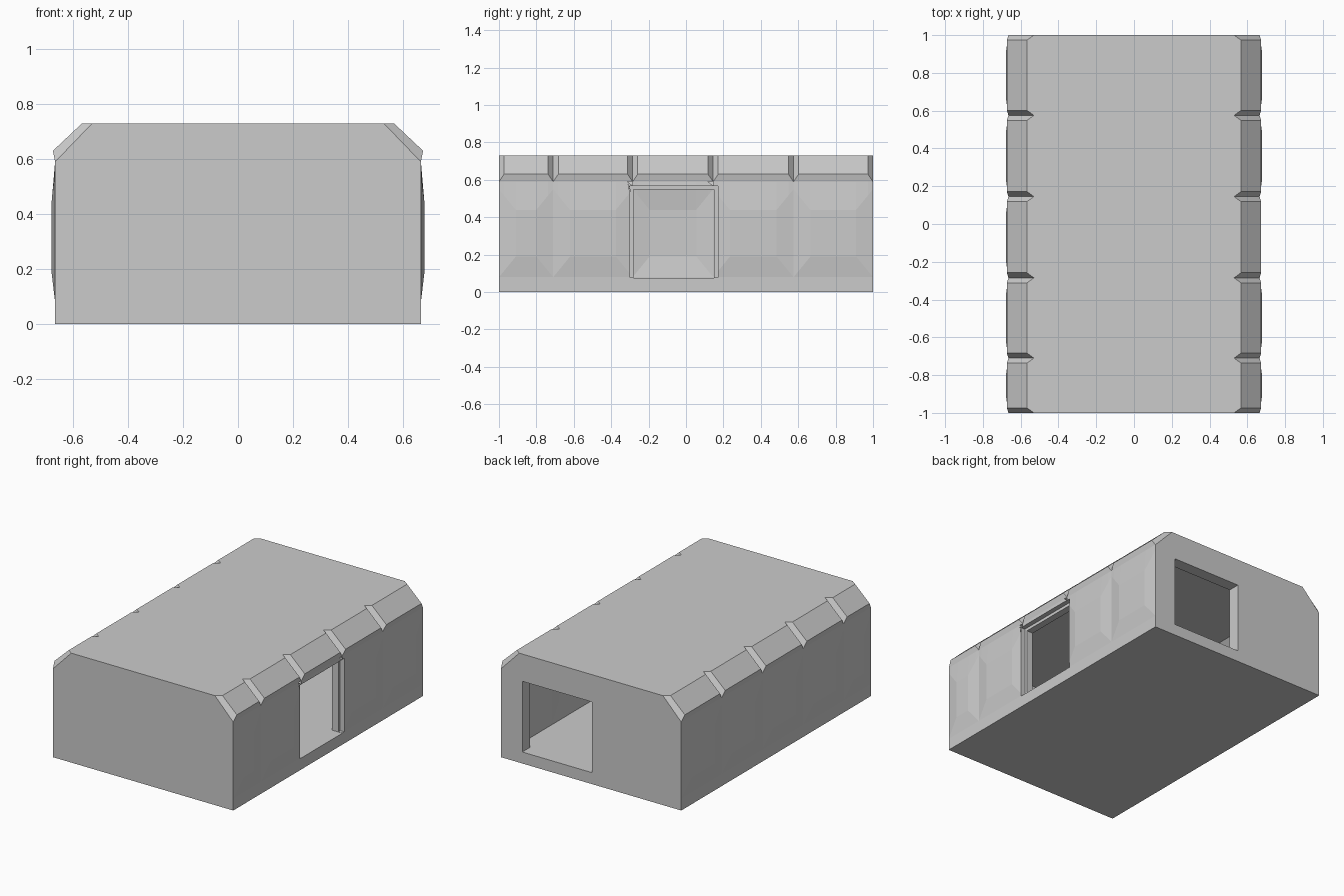
import bpy, bmesh

if "Cube" in bpy.data.objects:
    bpy.data.objects.remove(bpy.data.objects["Cube"])

JOINTS = [-1.0, -0.71, -0.285, 0.145, 0.575, 1.0]   # seams between wall panels


def half_profile(wall, floor, roof, panel, trim):
    """Right half of a cross-section; panel and trim (0..1) set how raised they are."""
    x = wall + 0.013 * panel
    pts = [(wall, floor), (wall, 0.08),
           (x, 0.08 + 0.11 * panel), (x, 0.55 - 0.11 * panel)]
    if trim is None:                                 # plain chamfer inside
        return pts + [(wall, roof - 0.095), (wall - 0.095, roof)]
    return pts + [(wall, 0.59), (wall + 0.008 * trim, 0.59 + 0.04 * trim),
                  (0.53 + 0.037 * trim, roof), (0.53, roof)]


def loft(name, wall, floor, roof, y_end, outer):
    """Skin cross-sections along y, bulging a panel between each pair of seams."""
    stations = []
    edges = [max(-y_end, min(y_end, j)) for j in JOINTS]
    for a, b in zip(edges, edges[1:]):
        e = 0.09                                     # panel slope length
        stations += [(a, 0, 0), (a + 0.027, 0.3, 1), (a + e, 1, 1),
                     (b - e, 1, 1), (b - 0.027, 0.3, 1)]
    stations.append((edges[-1], 0, 0))
    bm = bmesh.new()
    rings = []
    for y, panel, trim in stations:
        half = half_profile(wall, floor, roof, panel, trim if outer else None)
        ring = half + [(-x, z) for x, z in reversed(half)]
        rings.append([bm.verts.new((x, y, z)) for x, z in ring])
    for r0, r1 in zip(rings, rings[1:]):
        for i in range(len(r0)):
            j = (i + 1) % len(r0)
            bm.faces.new((r0[i], r0[j], r1[j], r1[i]))
    bm.faces.new(rings[0])
    bm.faces.new(rings[-1])
    bmesh.ops.remove_doubles(bm, verts=bm.verts, dist=1e-5)
    bmesh.ops.recalc_face_normals(bm, faces=bm.faces)
    return to_object(name, bm)


def to_object(name, bm):
    mesh = bpy.data.meshes.new(name)
    bm.to_mesh(mesh)
    bm.free()
    obj = bpy.data.objects.new(name, mesh)
    bpy.context.collection.objects.link(obj)
    return obj


def box(name, lo, hi):
    bm = bmesh.new()
    bmesh.ops.create_cube(bm, size=1)
    for v in bm.verts:
        v.co = [(l + h) / 2 + c * (h - l) for l, h, c in zip(lo, hi, v.co)]
    return to_object(name, bm)


def cut(target, cutter):
    cutter.hide_render = True
    mod = target.modifiers.new("cut", 'BOOLEAN')
    mod.operation, mod.solver, mod.object = 'DIFFERENCE', 'EXACT', cutter
    bpy.context.view_layer.objects.active = target
    bpy.ops.object.modifier_apply(modifier=mod.name)
    bpy.data.objects.remove(cutter)


# Outer building shell
shell = loft("building_shell", 0.665, 0.0, 0.73, 1.0, True)

# Hollow room inside
cut(shell, loft("room_cutter", 0.587, 0.075, 0.65, 0.92, False))

# Side doorway with a shallow recessed frame
cut(shell, box("door_recess_cutter", (0.635, -0.30, 0.078), (0.80, 0.17, 0.568)))
cut(shell, box("door_cutter", (0.50, -0.28, 0.0765), (0.80, 0.15, 0.548)))

# Back opening
cut(shell, box("back_opening_cutter", (-0.005, 0.85, 0.0765), (0.508, 1.2, 0.548)))
